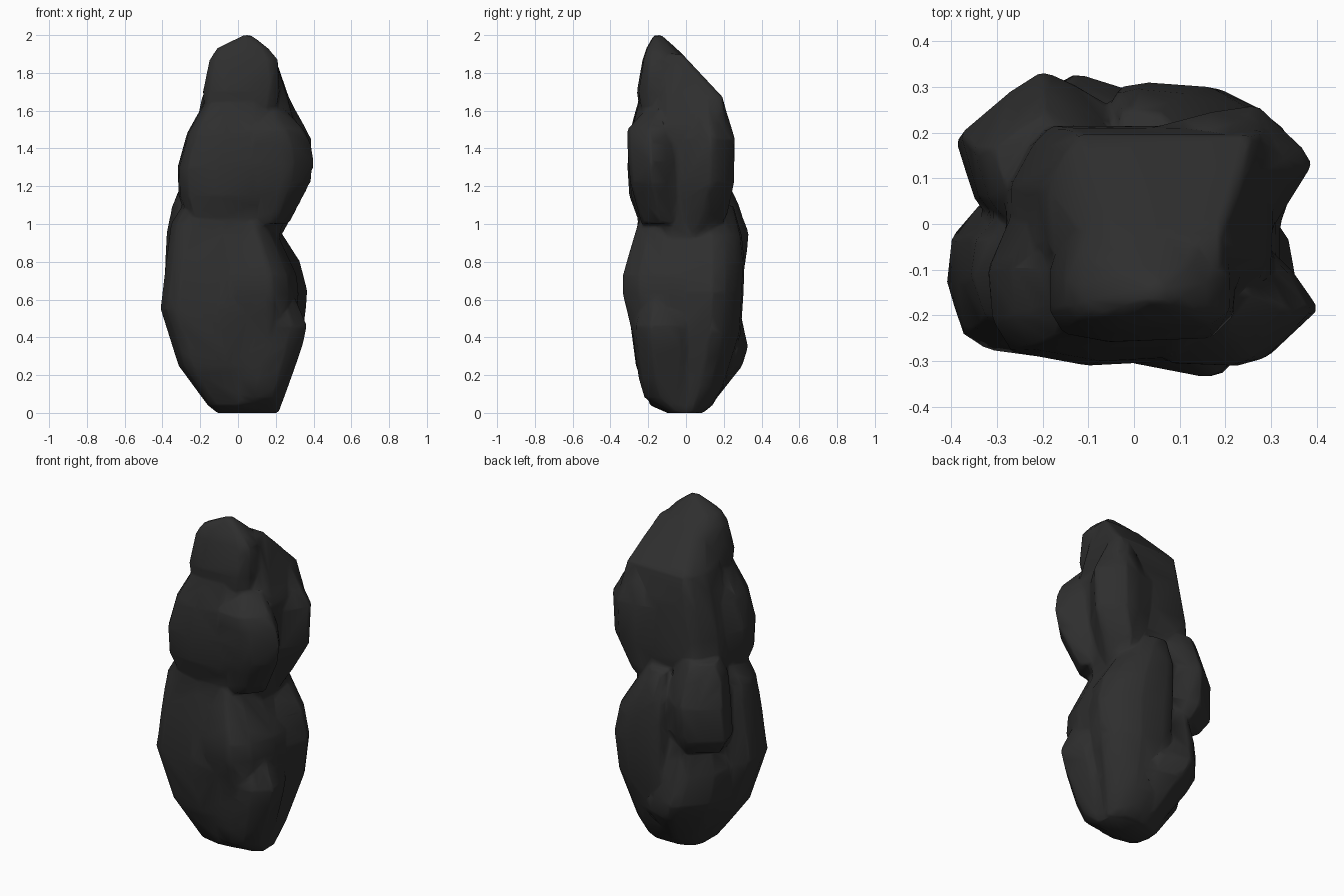
import bpy, bmesh, math


def add_lump(bm, foot, *rings):
    """Boulder lobe: hull of a footprint polygon fitted to boxes (z, x0, x1, y0, y1)."""
    fx, fy = [p[0] for p in foot], [p[1] for p in foot]
    lump = bmesh.new()
    for z, x0, x1, y0, y1 in rings:
        for x, y in foot:
            u = (x - min(fx)) / (max(fx) - min(fx))
            v = (y - min(fy)) / (max(fy) - min(fy))
            lump.verts.new((x0 + u * (x1 - x0), y0 + v * (y1 - y0), z))
    hull = bmesh.ops.convex_hull(lump, input=lump.verts)
    junk = {g for g in hull["geom_interior"] + hull["geom_unused"]
            if isinstance(g, bmesh.types.BMVert)}
    bmesh.ops.delete(lump, geom=list(junk), context='VERTS')
    bmesh.ops.recalc_face_normals(lump, faces=lump.faces)
    tmp = bpy.data.meshes.new("lump")
    lump.to_mesh(tmp)
    lump.free()
    bm.from_mesh(tmp)
    bpy.data.meshes.remove(tmp)


bm = bmesh.new()
# Summit
foot = [(-.18, -.19), (-.15, -.24), (-.05, -.26), (.17, -.25), (.22, -.20), (.22, -.08),
        (.17, .05), (.05, .1), (-.06, .08), (-.14, .02), (-.18, -.1)]
add_lump(bm, foot, (2.0, 0.03, 0.07, -0.17, -0.13), (1.93, -0.11, 0.16, -0.21, -0.05),
         (1.87, -0.15, 0.21, -0.23, 0.01), (1.70, -0.185, 0.22, -0.26, 0.10),
         (1.52, -0.17, 0.18, -0.23, 0.10))
# Tall back slab
foot = [(-.18, .21), (.29, .21), (.31, .17), (.30, -.1), (.2, -.2), (-.2, -.2),
        (-.27, -.05), (-.27, .08), (-.22, .17)]
add_lump(bm, foot, (1.90, -0.08, 0.19, -0.15, -0.02), (1.67, -0.19, 0.27, -0.18, 0.195),
         (1.52, -0.22, 0.31, -0.20, 0.21), (1.30, -0.27, 0.30, -0.20, 0.215),
         (1.15, -0.28, 0.27, -0.20, 0.21), (0.90, -0.20, 0.22, -0.15, 0.12))
# Upper front left lobe
foot = [(-.27, .02), (-.32, -.1), (-.31, -.21), (-.27, -.28), (-.11, -.31), (.08, -.30),
        (.2, -.25), (.2, .1), (-.2, .1)]
add_lump(bm, foot, (1.66, -0.17, 0.16, -0.25, 0.05), (1.48, -0.27, 0.22, -0.30, 0.10),
         (1.30, -0.32, 0.22, -0.31, 0.10), (1.15, -0.315, 0.20, -0.30, 0.10),
         (1.0, -0.26, 0.16, -0.245, 0.08), (0.90, -0.2, 0.12, -0.20, 0.08))
# Upper right lobe, front side
foot = [(.1, -.30), (.25, -.305), (.305, -.29), (.41, -.19), (.355, -.11), (.28, -.04), (.1, -.04)]
add_lump(bm, foot, (1.60, 0.10, 0.26, -0.22, -0.05), (1.50, 0.08, 0.35, -0.31, -0.04),
         (1.42, 0.08, 0.39, -0.31, -0.03), (1.33, 0.08, 0.405, -0.305, -0.03),
         (1.22, 0.08, 0.385, -0.295, -0.03), (1.0, 0.06, 0.27, -0.235, 0.0))
# Upper right lobe, back side
foot = [(.29, -.03), (.39, .13), (.37, .165), (.27, .26), (.17, .245), (.0, .2), (.0, -.03)]
add_lump(bm, foot, (1.68, 0.06, 0.265, 0.0, 0.19), (1.52, 0.03, 0.32, -0.02, 0.215),
         (1.45, 0.0, 0.39, -0.03, 0.26), (1.22, 0.0, 0.38, -0.03, 0.255),
         (1.05, 0.0, 0.29, -0.06, 0.22), (0.92, 0.0, 0.22, -0.08, 0.14))
# Lower front left lobe
foot = [(-.34, .04), (-.40, -.03), (-.41, -.13), (-.375, -.24), (-.32, -.275), (-.1, -.305),
        (.08, -.29), (.14, -.2), (.14, .08), (-.25, .1)]
add_lump(bm, foot, (1.12, -0.28, 0.08, -0.24, 0.06), (1.0, -0.355, 0.12, -0.255, 0.07),
         (0.84, -0.375, 0.14, -0.28, 0.07), (0.55, -0.41, 0.14, -0.305, 0.10),
         (0.25, -0.315, 0.14, -0.265, 0.12), (0.04, -0.16, 0.12, -0.19, 0.10),
         (0.0, -0.11, 0.12, -0.10, 0.08))
# Middle front right lobe
foot = [(-.1, -.27), (.0, -.305), (.16, -.335), (.19, -.33), (.27, -.25), (.32, -.1), (.32, .05), (-.1, .05)]
add_lump(bm, foot, (1.05, -0.1, 0.16, -0.24, 0.04), (0.90, -0.1, 0.23, -0.27, 0.05),
         (0.73, -0.1, 0.31, -0.335, 0.05), (0.63, -0.1, 0.32, -0.335, 0.05),
         (0.40, -0.08, 0.30, -0.28, 0.06), (0.08, 0.0, 0.21, -0.20, 0.06))
# Lower front right lobe
foot = [(.02, -.27), (.16, -.29), (.28, -.27), (.365, -.19), (.34, -.03), (.25, .08), (.02, .08)]
add_lump(bm, foot, (0.66, 0.06, 0.28, -0.23, 0.04), (0.46, 0.02, 0.365, -0.285, 0.08),
         (0.35, 0.0, 0.34, -0.275, 0.08), (0.18, 0.0, 0.28, -0.25, 0.08),
         (0.08, 0.0, 0.235, -0.22, 0.08), (0.0, 0.0, 0.215, -0.10, 0.08))
# Lower back right lobe
foot = [(.30, -.06), (.37, .14), (.33, .21), (.27, .26), (.19, .30), (.04, .31), (-.03, .30),
        (-.06, .2), (-.06, -.06)]
add_lump(bm, foot, (1.10, -0.04, 0.12, 0.02, 0.25), (0.94, -0.06, 0.24, -0.04, 0.295),
         (0.80, -0.06, 0.33, -0.06, 0.31), (0.64, -0.06, 0.37, -0.06, 0.305),
         (0.42, -0.05, 0.345, -0.06, 0.29), (0.14, -0.02, 0.26, -0.06, 0.20),
         (0.04, 0.0, 0.22, -0.05, 0.14), (0.0, 0.02, 0.215, -0.05, 0.09))
# Back left knob
foot = [(-.06, .26), (-.14, .31), (-.21, .34), (-.28, .295), (-.39, .2), (-.35, .06), (-.3, .0), (-.06, .0)]
add_lump(bm, foot, (1.19, -0.31, -0.10, 0.05, 0.24), (1.10, -0.35, -0.06, 0.0, 0.28),
         (0.95, -0.38, -0.05, 0.0, 0.335), (0.75, -0.39, -0.06, 0.0, 0.31),
         (0.66, -0.33, -0.06, 0.0, 0.26))
# Lower back left lobe
foot = [(-.34, .0), (-.30, .18), (-.18, .31), (-.13, .335), (.02, .29), (.18, .22), (.18, -.05), (-.3, -.05)]
add_lump(bm, foot, (0.74, -0.28, 0.06, 0.0, 0.24), (0.52, -0.34, 0.12, -0.04, 0.29),
         (0.35, -0.32, 0.16, -0.04, 0.33), (0.25, -0.27, 0.20, -0.05, 0.30),
         (0.06, -0.15, 0.19, -0.06, 0.15), (0.0, -0.11, 0.16, -0.08, 0.09))

mesh = bpy.data.meshes.new("rock")
bm.to_mesh(mesh)
bm.free()
rock = bpy.data.objects.new("rock", mesh)
bpy.context.collection.objects.link(rock)

# Fuse the lobes into one skin, soften the valleys, reduce to low-poly
fuse = rock.modifiers.new("fuse", 'REMESH')
fuse.mode = 'VOXEL'
fuse.voxel_size = 0.012
soft = rock.modifiers.new("soften", 'SMOOTH')
soft.factor = 0.5
soft.iterations = 3
low = rock.modifiers.new("low_poly", 'DECIMATE')
low.ratio = 0.03

bpy.context.view_layer.objects.active = rock
rock.select_set(True)
for name in [m.name for m in rock.modifiers]:
    bpy.ops.object.modifier_apply(modifier=name)
bpy.ops.object.shade_smooth_by_angle(angle=math.radians(75))

# Dark stone
stone = bpy.data.materials.new("dark_stone")
stone.diffuse_color = (0.028, 0.028, 0.028, 1)
rock.data.materials.append(stone)
